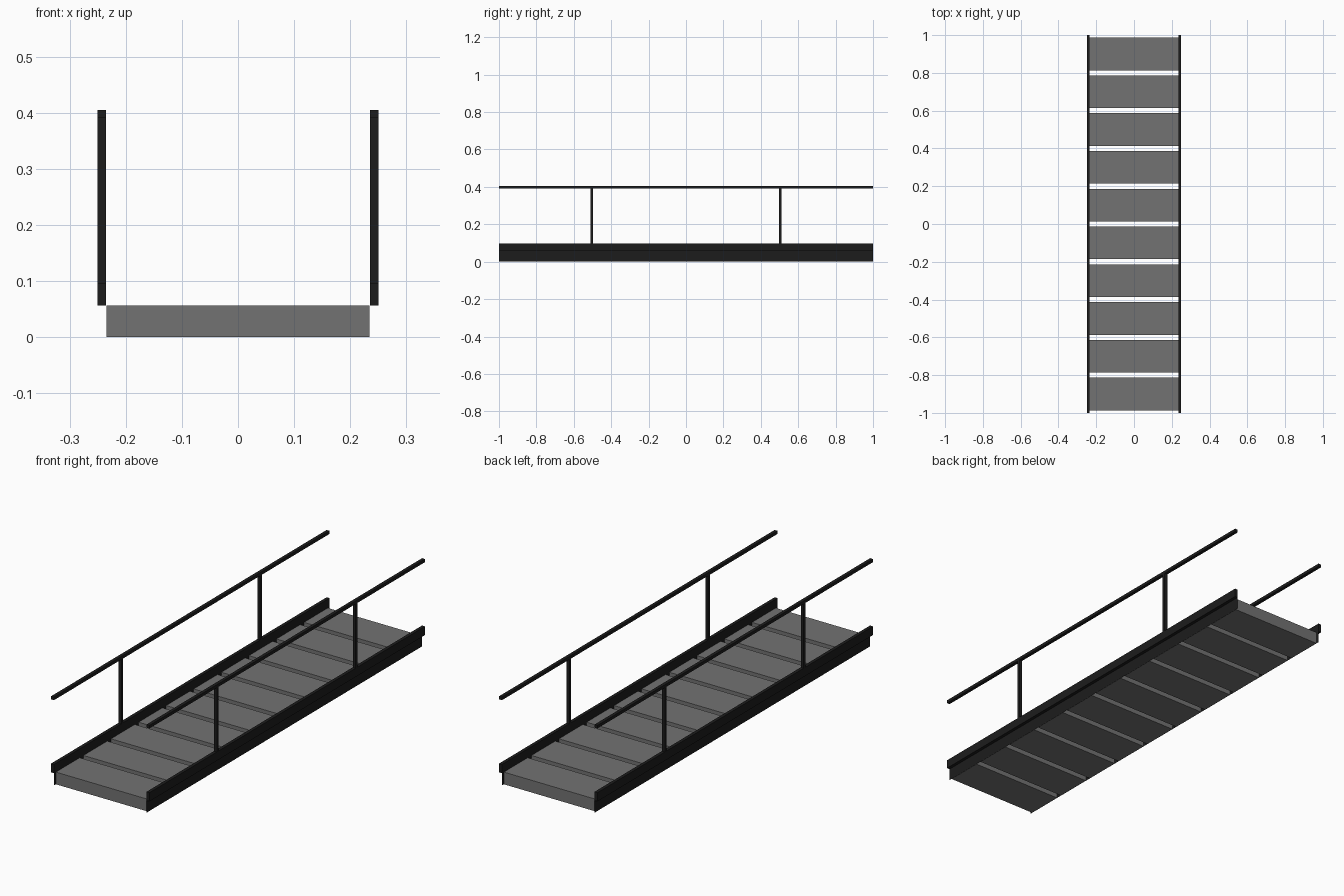
import bpy

if "Cube" in bpy.data.objects:
    bpy.data.objects.remove(bpy.data.objects["Cube"])

def material(name, v):
    m = bpy.data.materials.new(name)
    m.diffuse_color = (v, v, v, 1)
    m.use_nodes = True
    m.node_tree.nodes["Principled BSDF"].inputs["Base Color"].default_value = m.diffuse_color
    return m

black = material("black_metal", 0.012)
grey = material("grey_deck", 0.17)

def box(name, lo, hi, mat):
    c = [(a + b) / 2 for a, b in zip(lo, hi)]
    bpy.ops.mesh.primitive_cube_add(size=1, location=c)
    o = bpy.context.object
    o.name = name
    o.scale = [b - a for a, b in zip(lo, hi)]
    bpy.ops.object.transform_apply(location=False, rotation=False, scale=True)
    o.data.materials.append(mat)
    return o

IN, OUT, DECK = 0.235, 0.25, 0.056

# deck planks separated by narrow gaps
for i in range(10):
    y = -0.9 + 0.2 * i
    box(f"plank_{i + 1}", (-IN + 0.0005, y - 0.0865, 0), (IN - 0.0005, y + 0.0865, DECK), grey)

for side, s in (("left", -1), ("right", 1)):
    x0, x1 = sorted((s * IN, s * OUT))
    # thin skirt sheet closing the plank ends
    me = bpy.data.meshes.new(f"{side}_skirt")
    v = [(s * IN, -1, 0), (s * IN, 1, 0), (s * IN, 1, DECK), (s * IN, -1, DECK)]
    me.from_pydata(v, [], [(0, 1, 2, 3) if s > 0 else (3, 2, 1, 0)])
    me.materials.append(black)
    bpy.context.collection.objects.link(bpy.data.objects.new(f"{side}_skirt", me))
    # kerb beam, handrail and posts
    box(f"{side}_kerb", (x0, -1, DECK), (x1, 1, 0.096), black)
    box(f"{side}_handrail", (x0, -1, 0.391), (x1, 1, 0.405), black)
    for end, y in (("front", -0.504), ("back", 0.504)):
        box(f"{side}_{end}_post", (x0, y - 0.007, 0.096), (x1, y + 0.007, 0.391), black)
